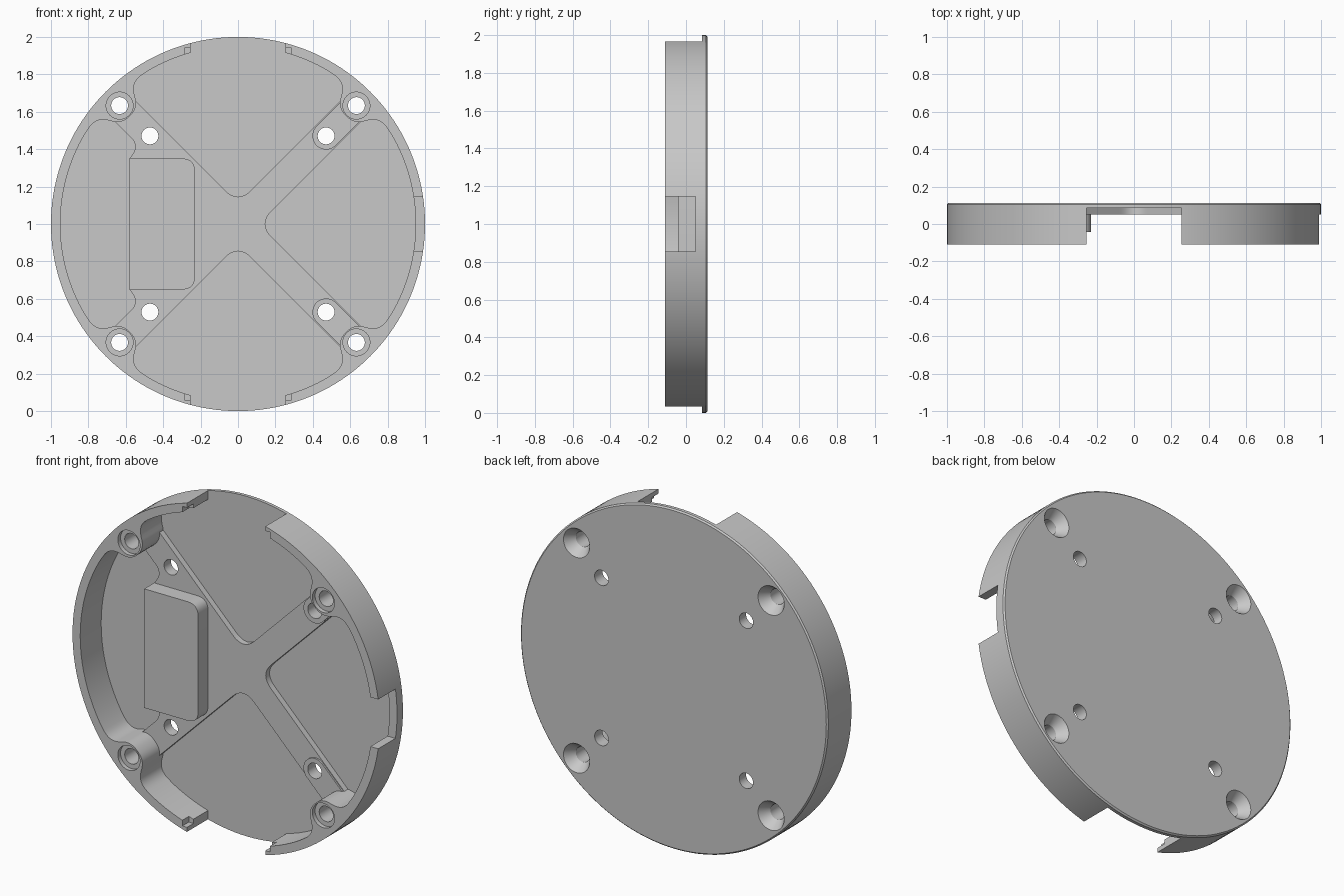
import bpy, bmesh, math
from mathutils import Vector

cube = bpy.data.objects.get("Cube")
if cube:
    bpy.data.objects.remove(cube, do_unlink=True)

grey = bpy.data.materials.new("matte_grey")
grey.use_nodes = True
TONE = (0.58, 0.58, 0.58, 1)
grey.diffuse_color = TONE
grey.node_tree.nodes["Principled BSDF"].inputs["Base Color"].default_value = TONE

FRONT, RIB, FLOOR, BACK = -0.11, 0.05, 0.085, 0.113
CENTRE = 1.0


def rounded(points):
    """Outline from (x, z, trim) corners; trim is how far the rounding reaches."""
    out = []
    for i, (x, z, trim) in enumerate(points):
        p = Vector((x, z))
        if not trim:
            out.append(p)
            continue
        a = p + (Vector(points[i - 1][:2]) - p).normalized() * trim
        b = p + (Vector(points[(i + 1) % len(points)][:2]) - p).normalized() * trim
        for k in range(9):
            t = k / 8
            out.append(a * (1 - t) ** 2 + p * 2 * t * (1 - t) + b * t * t)
    return out


def circle(r, x=0, z=0, n=48):
    return [Vector((x + r * math.cos(math.tau * i / n), z + r * math.sin(math.tau * i / n)))
            for i in range(n)]


def rect(x0, x1, z0, z1):
    return [Vector(p) for p in ((x0, z0), (x1, z0), (x1, z1), (x0, z1))]


def loft(name, rings):
    """Solid through (outline, y) rings, measured from the disc centre."""
    bm = bmesh.new()
    loops = [[bm.verts.new((p.x, y, p.y + CENTRE)) for p in pts] for pts, y in rings]
    n = len(loops[0])
    for a, b in zip(loops, loops[1:]):
        for i in range(n):
            bm.faces.new((a[i], a[(i + 1) % n], b[(i + 1) % n], b[i]))
    bm.faces.new(loops[0])
    bm.faces.new(loops[-1])
    bmesh.ops.recalc_face_normals(bm, faces=bm.faces)
    mesh = bpy.data.meshes.new(name)
    bm.to_mesh(mesh)
    bm.free()
    mesh.materials.append(grey)
    obj = bpy.data.objects.new(name, mesh)
    bpy.context.collection.objects.link(obj)
    return obj


def prism(name, pts, y0, y1):
    return loft(name, [(pts, y0), (pts, y1)])


def cut(target, cutters):
    """Subtract each cutter in turn and keep the resulting mesh."""
    for c in cutters:
        mod = target.modifiers.new("cut", 'BOOLEAN')
        mod.operation, mod.solver, mod.object = 'DIFFERENCE', 'EXACT', c
        bpy.context.view_layer.update()
        ev = target.evaluated_get(bpy.context.evaluated_depsgraph_get())
        mesh = bpy.data.meshes.new_from_object(ev)
        target.modifiers.clear()
        target.data = mesh


# Cavity outline: round wall with four screw bosses bulging inward
boss = [(0.759, 0.572, 0.07), (0.62, 0.535, 0.055), (0.535, 0.62, 0.055), (0.572, 0.759, 0.07)]
outline = []
for q in range(4):
    turn = q * math.pi / 2
    c, s = round(math.cos(turn)), round(math.sin(turn))
    for deg in range(-30, 31, 3):
        a = math.radians(deg) + turn
        outline.append((0.95 * math.cos(a), 0.95 * math.sin(a), 0))
    outline += [(x * c - z * s, x * s + z * c, t) for x, z, t in boss]

# Cutters for the cavity, the rim openings and their small end ledges
rim_cutters = [prism("well_cutter", rounded(outline), -0.3, 0.3),
               prism("side_opening_cutter", rect(0.9, 1.2, -0.145, 0.145), -0.3, RIB)]
for s in (1, -1):
    z0, z1 = sorted((s * 0.7, s * 1.2))
    rim_cutters.append(prism("rim_opening_cutter", rect(-0.255, 0.255, z0, z1), -0.3, 0.3))
    z0, z1 = sorted((s * 0.85, s * 0.94))
    rim_cutters.append(prism("ledge_cutter", rect(-0.285, 0.285, z0, z1), -0.31, -0.05))

# Cutters for screw holes (recessed front, countersunk back) and plain holes
holes = []
for sx in (1, -1):
    for sz in (1, -1):
        x, z = sx * 0.633, sz * 0.633
        holes.append(loft("screw_hole_cutter", [
            (circle(r, x, z), y) for r, y in
            ((0.072, -0.3), (0.072, -0.085), (0.045, -0.085), (0.045, 0.055), (0.09, 0.12))]))
        holes.append(prism("small_hole_cutter", circle(0.045, sx * 0.471, sz * 0.471), -0.3, 0.3))

# Rim wall with bosses, and a back plate with a fine chamfered edge
rim = prism("rim_wall", circle(1, n=160), FRONT, FLOOR)
cut(rim, rim_cutters + holes)
plate = loft("back_plate", [(circle(1, n=160), FLOOR), (circle(1, n=160), BACK - 0.008),
                            (circle(0.992, n=160), BACK)])
cut(plate, holes)

# Crossed ribs with a wider web on the right-hand side of the model
upper = [(0.11, 0, 0.1), (0.69, 0.58, 0), (0.58, 0.69, 0), (0, 0.11, 0.1),
         (-0.58, 0.69, 0), (-0.69, 0.58, 0), (-0.53, 0.42, 0.06), (-0.58, 0.35, 0)]
lower = [(x, -z, t) for x, z, t in reversed(upper[1:])]
ribs = prism("cross_ribs", rounded(upper + lower), RIB, 0.1)
cut(ribs, holes)

# Raised pads joining the left-hand small holes to the bosses
pads = []
for s in (1, -1):
    pts = []
    for i in range(25):
        a = math.radians(135 + 180 * i / 24)
        pts.append(Vector((0.471 + 0.073 * math.cos(a), s * (0.471 + 0.073 * math.sin(a)))))
    for dx, dz in ((0.052, -0.052), (-0.052, 0.052)):
        pts.append(Vector((0.62 + dx, s * (0.62 + dz))))
    pad = prism("hole_pad", pts, 0.04, 0.095)
    cut(pad, holes)
    pads.append(pad)

# Raised block, rounded on its inner corners
block = prism("raised_block", rounded([(-0.581, -0.35, 0), (-0.23, -0.35, 0.07),
                                       (-0.23, 0.35, 0.07), (-0.581, 0.35, 0)]), -0.042, 0.095)

for c in rim_cutters + holes:
    bpy.data.objects.remove(c, do_unlink=True)

# Smooth curved walls, keep edges crisp
bpy.ops.object.select_all(action='DESELECT')
for obj in [rim, plate, ribs, block] + pads:
    obj.select_set(True)
bpy.context.view_layer.objects.active = rim
bpy.ops.object.shade_smooth_by_angle(angle=math.radians(30))
